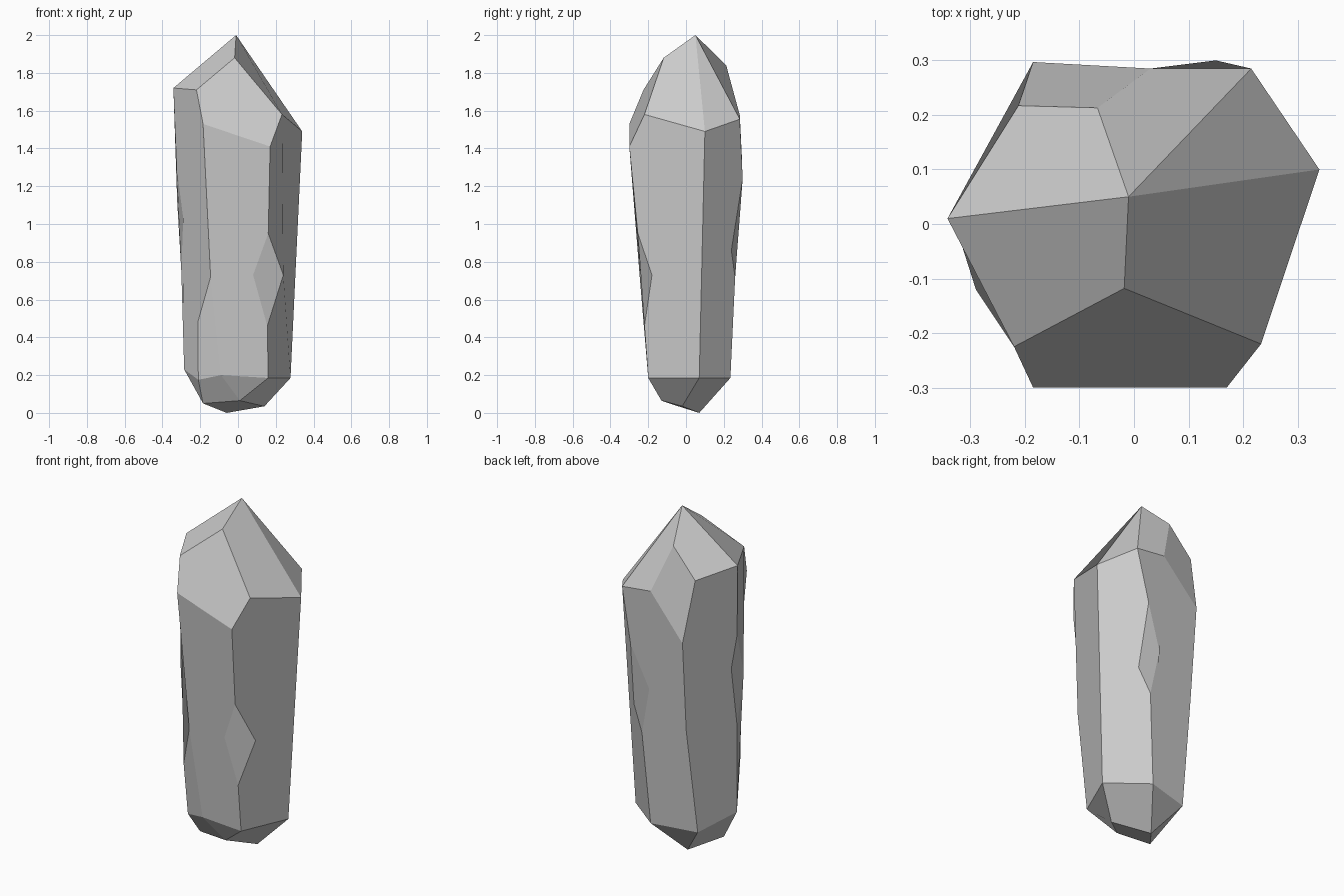
import bpy, bmesh

if "Cube" in bpy.data.objects:
    bpy.data.objects.remove(bpy.data.objects["Cube"])

# Crown: apex, ridge ends and the shoulder points where facets meet
crown = {
    "apex": (-.01, .05, 2), "ridge_f": (-.018, -.118, 1.88), "ridge_b": (-.067, .213, 1.84),
    "l": (-.22, -.225, 1.71), "q": (.233, -.22, 1.58),
    "n": (.03, .285, 1.575), "m": (-.212, .217, 1.675),
}
# Six long corners A-F, each from top to base; chipped corners carry a
# diamond-shaped cut (1 = upper tip, L/R = sides, 2 = lower tip)
corners = {
    "A": (-.185, -.3, 1.53), "A1": (-.145, -.245, .72), "A2": (-.213, -.2, .48),
    "Al": (-.21, -.165, .175), "Ar": (-.09, -.2, .2),
    "B": (.17, -.3, 1.41), "B1": (.16, -.255, .95), "BL": (.08, -.24, .73),
    "BR": (.24, -.18, .73), "B2": (.155, -.22, .46), "Bb": (.16, -.2, .185),
    "C": (.34, .1, 1.49), "Cb": (.278, .07, .185),
    "D": (.215, .285, 1.555), "D1": (.15, .3, 1.24), "DL": (.17, .24, .86),
    "DR": (.05, .27, .99), "D2": (.104, .26, .716), "Db": (.065, .235, .185),
    "E": (-.185, .297, 1.33), "E1": (-.18, .255, .8), "Eb": (-.195, .17, .175),
    "F": (-.342, .01, 1.72), "F1": (-.325, -.01, 1.3), "FL": (-.322, .04, 1.12),
    "FR": (-.29, -.12, 1.03), "F2": (-.3, -.045, .75), "Fb": (-.285, -.065, .23),
}
# Small four-sided foot
foot = {"p1": (-.185, -.088, .05), "p2": (-.06, .07, 0),
        "p3": (.14, -.02, .035), "p4": (.01, -.13, .065)}

facets = [
    # crown
    "apex ridge_f q C", "ridge_f l A B q", "apex F l ridge_f", "apex ridge_b m F",
    "apex D n ridge_b", "apex C D", "ridge_b n E m",
    # long sides
    "F F1 FR F2 Fb Al A2 A1 A l", "A A1 Ar Bb B2 BL B1 B",
    "B B1 BR B2 Bb Cb C q", "C Cb Db D2 DL D1 D",
    "D D1 DR D2 Db Eb E1 E n", "m E E1 Eb Fb F2 FL F1 F",
    # chipped corners
    "A1 A2 Al Ar", "B1 BL B2 BR", "D1 DL D2 DR", "F1 FL F2 FR",
    # base
    "Al p1 p4 Ar", "Ar p4 Bb", "Bb p4 p3 Cb", "Cb p3 p2 Db",
    "Db p2 Eb", "Eb p2 p1 Fb", "Fb p1 Al", "p1 p2 p3 p4",
]

bm = bmesh.new()
verts = {name: bm.verts.new(co) for name, co in {**crown, **corners, **foot}.items()}
for facet in facets:
    bm.faces.new([verts[name] for name in facet.split()])
bmesh.ops.recalc_face_normals(bm, faces=bm.faces)

mesh = bpy.data.meshes.new("crystal")
bm.to_mesh(mesh)
bm.free()
bpy.context.collection.objects.link(bpy.data.objects.new("crystal", mesh))
